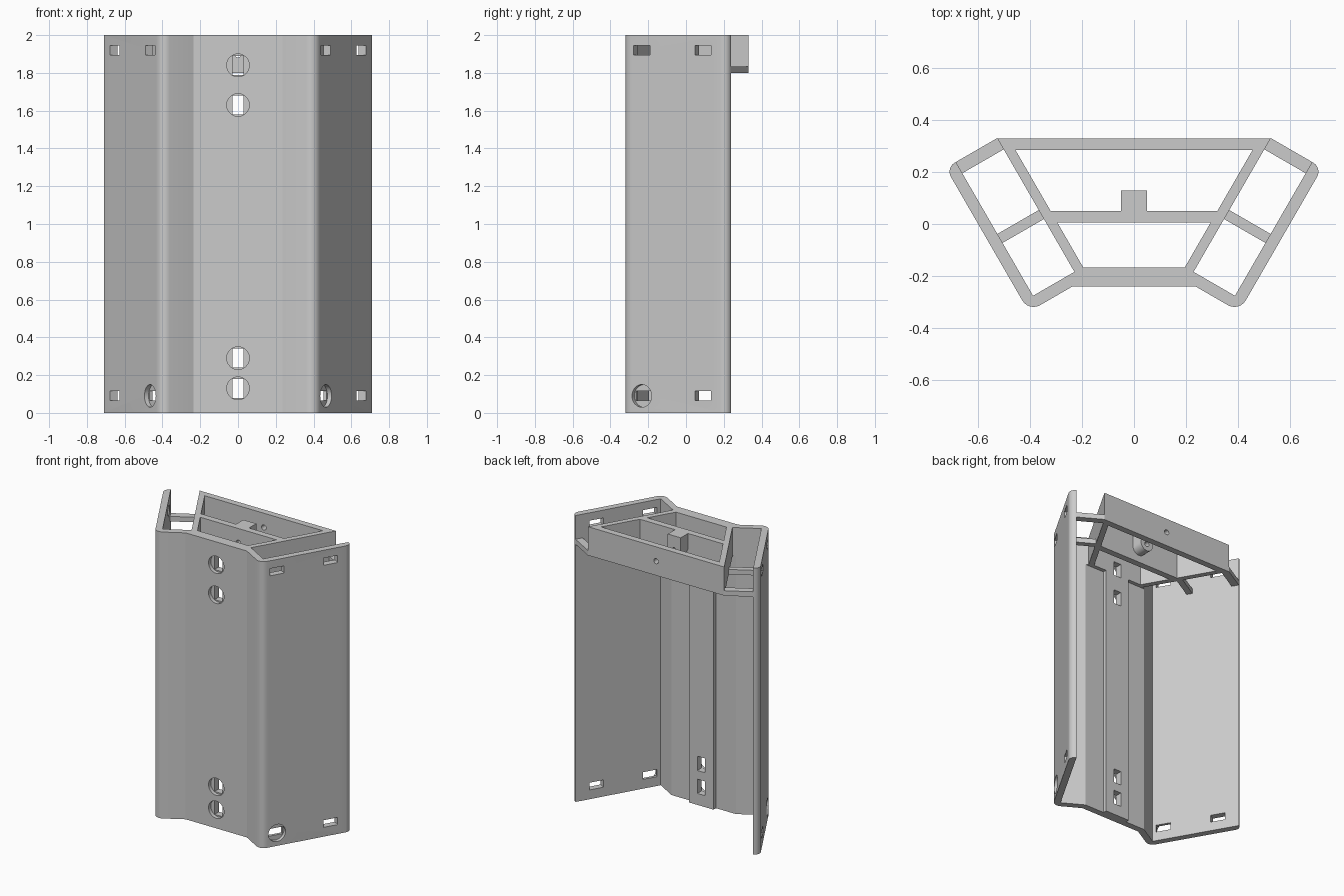
import bpy, bmesh, math
from mathutils import Matrix, Vector

if "Cube" in bpy.data.objects:
    bpy.data.objects.remove(bpy.data.objects["Cube"])

C, S = math.cos(math.radians(30)), 0.5
TOP, LOW = 2.0, 1.8                      # the stiffening frame spans LOW..TOP


def P(n, t):
    """Left wing coordinates: n across the plate, t along it (towards the front)."""
    return (C * n + S * t, S * n - C * t)


def rx(n, y):
    """x of the slanted line n at depth y."""
    return (n - S * y) / C


def flip(pts):
    return [(-x, y) for x, y in reversed(pts)]


def round_corner(a, p, b, r, steps=6):
    """Points of a right-angle fillet at p between a and b."""
    p = Vector(p)
    u, v = (Vector(a) - p).normalized(), (Vector(b) - p).normalized()
    c = p + (u + v) * r
    angles = [math.pi / 2 * i / steps for i in range(steps + 1)]
    return [tuple(c - v * r * math.cos(k) - u * r * math.sin(k)) for k in angles]


def finish(name, bm, matrix=None):
    if matrix:
        bm.transform(matrix)
    bmesh.ops.recalc_face_normals(bm, faces=bm.faces)
    me = bpy.data.meshes.new(name)
    bm.to_mesh(me)
    bm.free()
    ob = bpy.data.objects.new(name, me)
    bpy.context.collection.objects.link(ob)
    return ob


def prism(name, pts, z0, z1, matrix=None):
    bm = bmesh.new()
    f = bm.faces.new([bm.verts.new((x, y, z0)) for x, y in pts])
    ext = bmesh.ops.extrude_face_region(bm, geom=[f])["geom"]
    bmesh.ops.translate(bm, vec=(0, 0, z1 - z0),
                        verts=[v for v in ext if isinstance(v, bmesh.types.BMVert)])
    return finish(name, bm, matrix)


def rect(x0, x1, y0, y1):
    return [(x0, y0), (x1, y0), (x1, y1), (x0, y1)]


def circle(r, n=32):
    return [(r * math.cos(2 * math.pi * i / n), r * math.sin(2 * math.pi * i / n)) for i in range(n)]


def frame_at(x, y, z, dx, dy):
    """Matrix whose local z points along (dx, dy), local x horizontal."""
    m = Matrix(((dy, 0, dx, x), (-dx, 0, dy, y), (0, -1, 0, z), (0, 0, 0, 1)))
    return m


def bolt_hole(x, y, z, dx, dy, w, h):
    m = frame_at(x, y, z, dx, dy)
    return [prism("cutter_round", circle(0.06), -0.05, 0.025, m),
            prism("cutter_slot", rect(-w / 2, w / 2, -h / 2, h / 2), -0.04, 0.13, m)]


def cut(obs, cutters):
    for ob in obs:
        for c in cutters:
            c.hide_render = True
            mod = ob.modifiers.new("cut", "BOOLEAN")
            mod.operation, mod.solver, mod.object = "DIFFERENCE", "EXACT", c
        dg = bpy.context.evaluated_depsgraph_get()
        me = bpy.data.meshes.new_from_object(ob.evaluated_get(dg))
        ob.modifiers.clear()
        ob.data = me


# full-height outer shell: front wall and two slanted wings
fo, fi = (-0.236, -0.24), (-0.248, -0.195)
a, b = P(-0.52, 0.09), P(-0.52, -0.55)
left = ([fo] + round_corner(fo, a, b, 0.05) + round_corner(a, b, P(-0.475, -0.55), 0.04)
        + [P(-0.475, -0.55), P(-0.475, 0.045), fi])
shell = prism("outer_shell", left + flip(left), 0, TOP)

# rib down the inside of the front wall, and thicker wall at the frame
strip = prism("front_inner_strip", rect(-0.095, 0.095, -0.195, -0.168), 0, LOW)
half = [(rx(-0.291, -0.168), -0.168), P(-0.291, 0.045), fi]
thick = prism("front_thickening", half + flip(half), LOW, TOP)

# back and middle cross walls between the slanted ribs
walls = []
for name, y0, y1 in (("back_wall", 0.285, 0.33), ("middle_wall", 0.005, 0.05)):
    side = [(rx(-0.253, y1), y1), (rx(-0.253, y0), y0)]
    walls.append(prism(name, side + flip(side), LOW, TOP))

# slanted ribs and low tie bars on both sides
rib = [(rx(n, y), y) for n, y in ((-0.291, 0.33), (-0.291, -0.168), (-0.253, -0.168), (-0.253, 0.33))]
for side, f in (("left", list), ("right", flip)):
    prism(side + "_slanted_rib", f(rib), LOW, TOP)
    for name, t0, t1 in (("_back_tie", -0.55, -0.50), ("_middle_tie", -0.23, -0.19)):
        bar = [P(-0.475, t0), P(-0.475, t1), P(-0.291, t1), P(-0.291, t0)]
        prism(side + name, f(bar), LOW, LOW + 0.035)

# screw boss with a rounded underside on the middle wall
arch = [(0.05 * math.cos(math.pi * i / 16), 0.05 * math.sin(math.pi * i / 16)) for i in range(17)]
boss = prism("screw_boss", arch + [(-0.05, -0.1), (0.05, -0.1)], 0.05, 0.13, frame_at(0, 0, 1.9, 0, 1))

# holes
front = []
for z in (1.84, 1.63, 0.29, 0.13):
    front += bolt_hole(0, -0.24, z, 0, 1, 0.06, 0.1)
wings = []
for z in (1.92, 0.09):
    for t in (-0.03, -0.404):
        x, y = P(-0.52, t)
        for s in (1, -1):
            wings += bolt_hole(s * x, y, z, s * C, S, 0.1, 0.05)
screw = [prism("cutter_screw", circle(0.018, 20), -0.05, 0.4, frame_at(0, 0, 1.9, 0, 1))]
cut([shell], front + wings)
cut([strip, thick], front)
cut(walls + [boss], screw)
for c in front + wings + screw:
    bpy.data.objects.remove(c)

# smooth the rounded corners, keep edges sharp
for ob in bpy.context.collection.objects:
    ob.select_set(True)
bpy.context.view_layer.objects.active = shell
bpy.ops.object.shade_smooth_by_angle(angle=math.radians(25))
